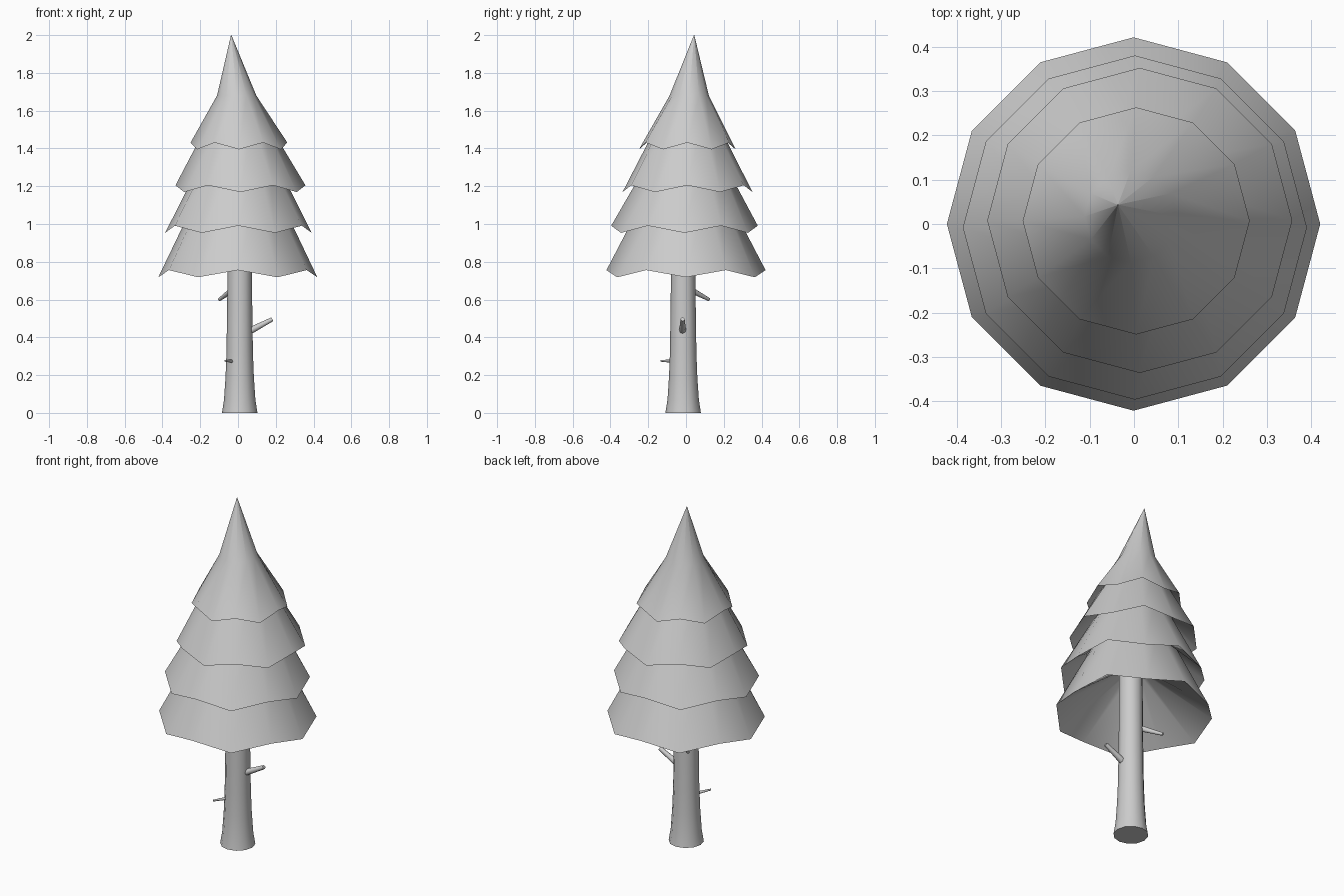
import bpy, bmesh, math
from mathutils import Vector

if "Cube" in bpy.data.objects:
    bpy.data.objects.remove(bpy.data.objects["Cube"])

SIDES = 12


def finish(name, bm, smooth_angle):
    bmesh.ops.recalc_face_normals(bm, faces=bm.faces)
    mesh = bpy.data.meshes.new(name)
    bm.to_mesh(mesh)
    bm.free()
    obj = bpy.data.objects.new(name, mesh)
    bpy.context.collection.objects.link(obj)
    bpy.ops.object.select_all(action='DESELECT')
    obj.select_set(True)
    bpy.context.view_layer.objects.active = obj
    bpy.ops.object.shade_smooth_by_angle(angle=math.radians(smooth_angle))
    return obj


def ring(bm, cx, cy, r, z, zig=0.0):
    """Ring of vertices; zig alternately raises and lowers the hem."""
    verts = []
    for i in range(SIDES):
        a = math.tau * i / SIDES
        dz = zig if i % 2 == 0 else -zig
        verts.append(bm.verts.new((cx + r * math.cos(a), cy + r * math.sin(a), z + dz)))
    return verts


def loft(name, rings, cap_start=False, cap_end=False):
    bm = bmesh.new()
    loops = [ring(bm, *r) for r in rings]
    for a, b in zip(loops, loops[1:]):
        for i in range(SIDES):
            j = (i + 1) % SIDES
            bm.faces.new((a[i], a[j], b[j], b[i]))
    if cap_start:
        bm.faces.new(loops[0])
    if cap_end:
        bm.faces.new(loops[-1])
    finish(name, bm, 40)


# Foliage skirts: rings of (centre x, centre y, radius, height, zigzag),
# from the hollow underside over the hem to the top
loft("foliage_bottom", [(0.005, -0.01, 0.06, 1.0), (-0.001, 0, 0.421, 0.737, -0.019), (0, 0, 0.20, 1.18)])
loft("foliage_lower", [(0.002, -0.008, 0.25, 1.09), (0.002, -0.008, 0.388, 0.972, -0.019), (0.003, 0, 0.18, 1.365)])
loft("foliage_upper", [(0.01, 0.005, 0.21, 1.30), (0.013, 0.008, 0.344, 1.187, 0.018), (0.0, 0.01, 0.15, 1.55)])
loft("foliage_top", [(0.005, 0.005, 0.14, 1.51), (0.005, 0.007, 0.256, 1.413, 0.018),
                     (-0.007, 0.017, 0.104, 1.68), (-0.036, 0.043, 0.001, 2.0)], cap_end=True)

# Trunk with flared foot
loft("trunk", [(0.009, -0.015, r, z) for r, z in
               ((0.094, 0), (0.083, 0.07), (0.075, 0.19), (0.070, 0.32), (0.066, 0.6), (0.063, 1.0))],
     cap_start=True, cap_end=True)


# Broken twigs
def twig(name, base, tip, r1, r2):
    base, tip = Vector(base), Vector(tip)
    d = tip - base
    bm = bmesh.new()
    bmesh.ops.create_cone(bm, cap_ends=True, segments=8, radius1=r1, radius2=r2, depth=d.length)
    rot = d.to_track_quat('Z', 'Y').to_matrix().to_4x4()
    bmesh.ops.transform(bm, matrix=rot, verts=bm.verts)
    bmesh.ops.translate(bm, vec=(base + tip) / 2, verts=bm.verts)
    finish(name, bm, 50)


twig("twig_right", (0.055, -0.018, 0.43), (0.182, -0.018, 0.496), 0.019, 0.011)
twig("twig_back_left", (-0.03, 0.028, 0.65), (-0.098, 0.122, 0.6), 0.017, 0.009)
twig("twig_front_left", (-0.028, -0.06, 0.273), (-0.068, -0.133, 0.276), 0.009, 0.005)
